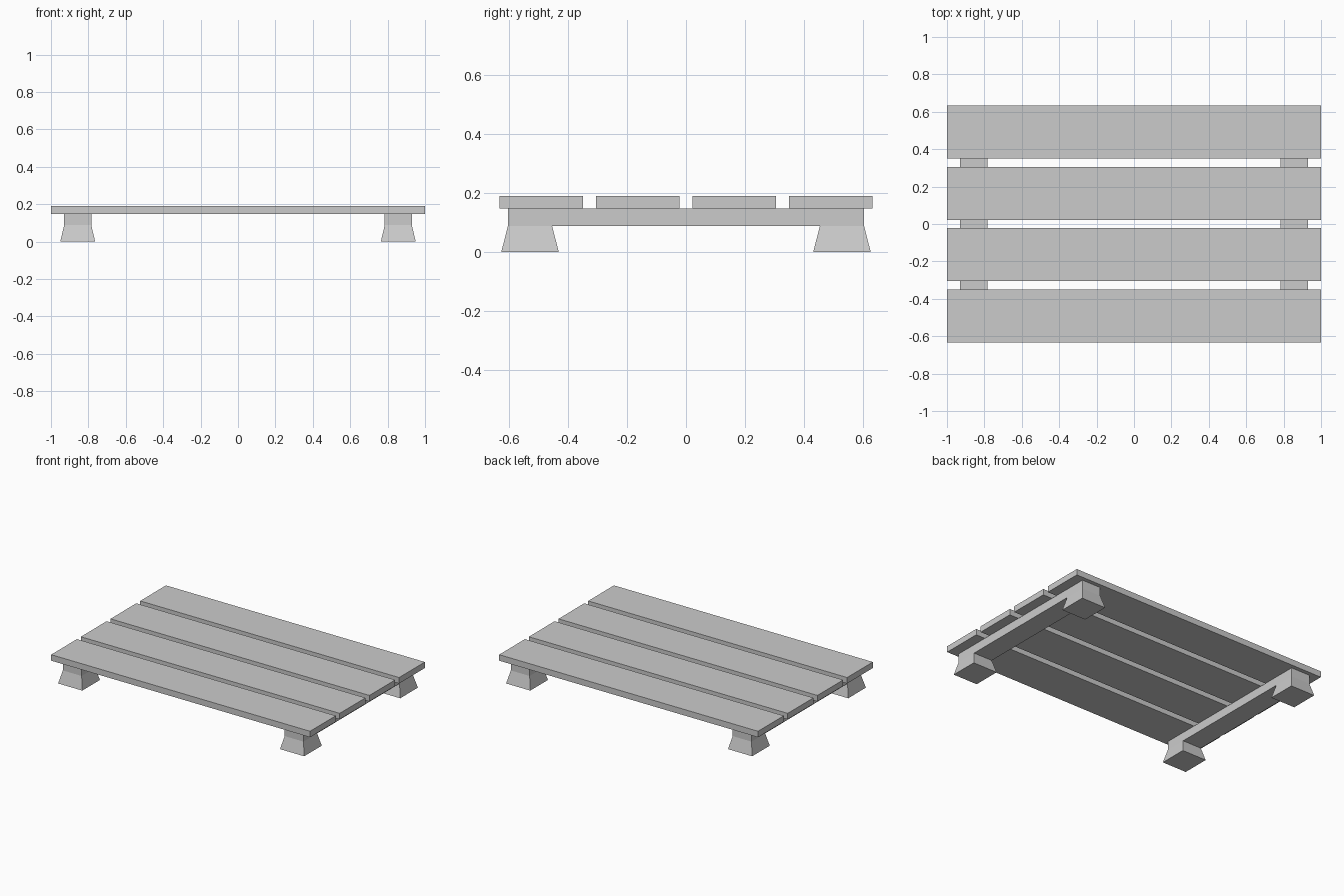
import bpy, bmesh
from mathutils import Vector

if "Cube" in bpy.data.objects:
    bpy.data.objects.remove(bpy.data.objects["Cube"])

PLANK_W, PITCH = 0.284, 0.3275
Z_BEAM, Z_DECK, Z_TOP = 0.088, 0.148, 0.19


def add_object(name, bm):
    bmesh.ops.recalc_face_normals(bm, faces=bm.faces)
    mesh = bpy.data.meshes.new(name)
    bm.to_mesh(mesh)
    bm.free()
    obj = bpy.data.objects.new(name, mesh)
    bpy.context.collection.objects.link(obj)
    return obj


def box(lo, hi):
    lo, hi = Vector(lo), Vector(hi)
    bm = bmesh.new()
    bmesh.ops.create_cube(bm, size=1)
    for v in bm.verts:
        v.co = (lo + hi) / 2 + v.co * (hi - lo)
    return bm


# Deck planks
for i in range(4):
    y = (i - 1.5) * PITCH
    add_object(f"deck_plank_{i + 1}", box((-1, y - PLANK_W / 2, Z_DECK),
                                          (1, y + PLANK_W / 2, Z_TOP)))

# Cross beams, each with a flared foot drawn down from both ends
for side, cx in (("left", -0.857), ("right", 0.857)):
    bm = box((cx - 0.0725, -0.605, Z_BEAM), (cx + 0.0725, 0.605, Z_DECK))
    for y in (-0.455, 0.455):
        bmesh.ops.bisect_plane(bm, geom=bm.verts[:] + bm.edges[:] + bm.faces[:],
                               plane_co=(0, y, 0), plane_no=(0, 1, 0))
    bm.normal_update()
    ends = [f for f in bm.faces
            if f.normal.z < -0.9 and abs(f.calc_center_median().y) > 0.4]
    for face in ends:
        foot = bmesh.ops.extrude_discrete_faces(bm, faces=[face])["faces"][0]
        c = foot.calc_center_median()
        for v in foot.verts:
            d = v.co - c
            v.co = (c.x + d.x * 1.29, c.y + d.y * 1.3, 0)
    add_object(f"{side}_support_beam", bm)
